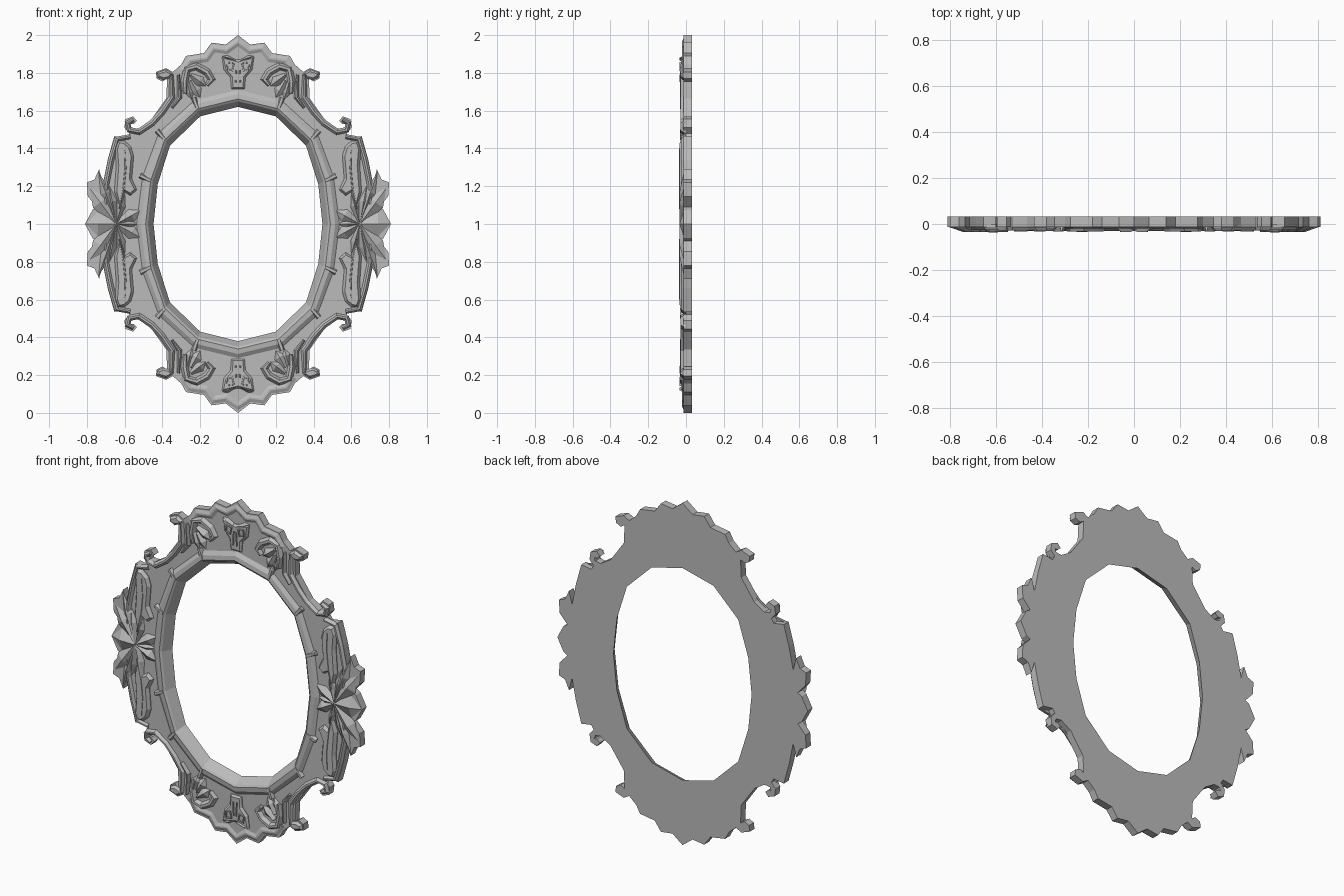
import bpy
import bmesh
from mathutils import Vector

cube = bpy.data.objects.get("Cube")
if cube:
    bpy.data.objects.remove(cube)

BACK, FIELD = .032, -.012

stone = bpy.data.materials.new("light_grey")
stone.use_nodes = True
grey = (.5, .5, .5, 1)
stone.diffuse_color = grey
bsdf = next(n for n in stone.node_tree.nodes if n.type == 'BSDF_PRINCIPLED')
bsdf.inputs["Base Color"].default_value = grey
bsdf.inputs["Roughness"].default_value = .8


def finish(name, bm, mirror_x=True):
    """Make the object at mid height and mirror it to all quarters."""
    bmesh.ops.recalc_face_normals(bm, faces=bm.faces)
    seam = [f for f in bm.faces
            if all(abs(v.co.z) < 1e-4 for v in f.verts)
            or (mirror_x and all(abs(v.co.x) < 1e-4 for v in f.verts))]
    bmesh.ops.delete(bm, geom=seam, context='FACES')
    mesh = bpy.data.meshes.new(name)
    bm.to_mesh(mesh)
    bm.free()
    mesh.materials.append(stone)
    obj = bpy.data.objects.new(name, mesh)
    obj.location.z = 1
    bpy.context.collection.objects.link(obj)
    mirror = obj.modifiers.new("mirror", 'MIRROR')
    mirror.use_axis = (mirror_x, False, True)
    return obj


def slab(bm, points, back, front):
    """Extrude an outline from back to front; return the front face."""
    face = bm.faces.new([bm.verts.new((x, back, z)) for x, z in points])
    geom = bmesh.ops.extrude_face_region(bm, geom=[face], use_keep_orig=True)["geom"]
    bmesh.ops.translate(bm, vec=(0, front - back, 0),
                        verts=[g for g in geom if isinstance(g, bmesh.types.BMVert)])
    return next(g for g in geom if isinstance(g, bmesh.types.BMFace))


def relief(name, points, top, bevel, mirror_x=True):
    """Raised plate with sloping edges."""
    bm = bmesh.new()
    front = slab(bm, points, 0, FIELD - .004)
    bmesh.ops.recalc_face_normals(bm, faces=bm.faces)
    bmesh.ops.inset_region(bm, faces=[front], thickness=bevel, use_even_offset=False)
    for v in front.verts:
        v.co.y = top
    return finish(name, bm, mirror_x)


def loft(bm, sections, closed=False):
    """Skin a row of cross-sections given as point lists."""
    rows = [[bm.verts.new(p) for p in s] for s in sections]
    size = len(rows[0])
    for a, b in zip(rows, rows[1:] + (rows[:1] if closed else [])):
        for i in range(size):
            j = (i + 1) % size
            bm.faces.new((a[i], a[j], b[j], b[i]))
    if not closed:
        bm.faces.new(rows[0])
        bm.faces.new(rows[-1])


def rail(name, points, width, top, flat=.35, taper=1, closed=False, base=0):
    """Raised moulding with a ridged profile along a path."""
    path = [Vector((x, 0, z)) for x, z in points]
    last = len(path) - 1
    sections = []
    for i, p in enumerate(path):
        before = path[i - 1] if closed or i else p
        after = path[(i + 1) % len(path)] if closed or i < last else p
        t = (after - before).normalized()
        side = Vector((-t.z, 0, t.x)) * width / 2
        if not closed and i in (0, last):
            side *= taper
        if not closed and abs(p.x) < 1e-4:
            side = Vector((0, 0, width / 2))
        up = Vector((0, 1, 0))
        sections.append([p - side + up * base, p - side + up * FIELD,
                         p - side * flat + up * top, p + side * flat + up * top,
                         p + side + up * FIELD, p + side + up * base])
    bm = bmesh.new()
    loft(bm, sections, closed)
    return finish(name, bm)


def petal(name, root, tip, width, top, bulge=.6):
    """Leaf with a raised ridge along its middle."""
    a, b = Vector((root[0], 0, root[1])), Vector((tip[0], 0, tip[1]))
    d = b - a
    side = Vector((-d.z, 0, d.x)).normalized() * width / 2
    mid, edge = a + d * bulge, Vector((0, FIELD, 0))
    bm = bmesh.new()
    rim = [bm.verts.new(p + edge) for p in (a - side * .3, mid - side, b, mid + side, a + side * .3)]
    crest = [bm.verts.new(p + Vector((0, top, 0))) for p in (a, mid)]
    r0, r1, r2, r3, r4 = rim
    for f in ((r0, r1, crest[1], crest[0]), (r1, r2, crest[1]), (r2, r3, crest[1]),
              (r3, r4, crest[0], crest[1]), (r4, r0, crest[0])):
        bm.faces.new(f)
    bm.faces.new(rim)
    return finish(name, bm)


# Outline of one quarter and of the opening, measured from the centre
outline = [(0, 1), (.065, .95), (.14, .96), (.18, .905), (.275, .89), (.3, .845),
           (.345, .805), (.38, .825), (.435, .805), (.43, .77), (.4, .755), (.375, .77),
           (.38, .665), (.465, .545), (.53, .505), (.565, .51), (.572, .53), (.555, .528),
           (.535, .545), (.555, .57), (.595, .555), (.602, .51), (.575, .48), (.59, .455),
           (.655, .465), (.69, .34), (.715, .215), (.735, .29), (.76, .235), (.8, .22),
           (.795, .145), (.745, .09), (.77, .075), (.81, 0)]
opening = [(0, .62), (.2, .57), (.36, .415), (.425, .21), (.447, 0)]


def outward(point, d):
    v = Vector(point)
    return v + v.normalized() * d


# Backplate
bm = bmesh.new()
slab(bm, outline + [outward(p, .03) for p in reversed(opening)], BACK, FIELD)
finish("backplate", bm)

# Inner moulding round the opening
profile = [(0, BACK), (.03, -.022), (.042, -.03), (.068, -.027), (.09, FIELD), (.03, BACK)]
bm = bmesh.new()
sections = []
for p in opening:
    ring = [outward(p, d) for d, y in profile]
    sections.append([(q.x, y, q.y) for q, (d, y) in zip(ring, profile)])
loft(bm, sections)
finish("inner_moulding", bm)

# Small clasps at the moulding corners
for i, p in enumerate(opening[1:-1]):
    rail(f"moulding_clasp_{i}", [outward(p, .045), outward(p, .105)], .035, -.032, .5, .8)

# Crown edge, horn and shoulder rails
rail("crown_edge", [(0, .963), (.062, .92), (.13, .93), (.168, .878), (.255, .865), (.29, .81)],
     .045, -.02, .2)
relief("crown_horn", [(.345, .795), (.38, .818), (.43, .8), (.425, .775), (.395, .762), (.365, .77)],
       -.03, .012)
rail("shoulder_rail", [(.352, .79), (.35, .67), (.4, .595), (.455, .535), (.525, .488),
                       (.575, .498), (.584, .535), (.553, .552)], .034, -.028, .3, .6)
rail("shoulder_inner_rail", [(.315, .79), (.31, .67), (.35, .615)], .028, -.032, .3, .5)

# Crown scrolls
rail("crown_scroll", [(.165, .735), (.14, .765), (.165, .805), (.22, .835), (.27, .82),
                      (.283, .755), (.28, .69)], .042, -.033, .35, .5)
petal("scroll_bud", (.25, .79), (.17, .73), .06, -.034)
petal("scroll_leaf", (.25, .76), (.2, .67), .06, -.03)
petal("scroll_tail", (.27, .75), (.245, .66), .05, -.03)

# Masks at crown and foot
half = [(.085, .885), (.075, .815), (.04, .775), (.035, .715)]
relief("mask", [(0, .87)] + half + [(-x, z) for x, z in reversed(half)], -.027, .012, False)
rail("mask_eye_rim", [(.022, .85), (.055, .855), (.058, .82), (.03, .812)], .016, -.034, .4,
     closed=True)
petal("mask_brow", (.012, .865), (.085, .89), .025, -.034)
rail("mask_nose", [(.008, .83), (.012, .75)], .016, -.033, .4, .7)

# Side panels
rail("side_edge", [(.57, .463), (.64, .45), (.672, .34), (.698, .21), (.70, .09)],
     .032, -.026, .3, .8)
relief("side_leaf", [(.6, .44), (.567, .41), (.552, .36), (.562, .24), (.535, .18), (.57, .15),
                     (.6, .17), (.625, .09), (.655, .17), (.645, .31), (.652, .4), (.635, .44)],
       -.034, .014)
rail("side_leaf_vein", [(.6, .40), (.595, .3), (.605, .2), (.63, .08)], .03, -.037, .2, .4)

# Fan of petals at each side
hub = (.645, 0)
fan = [((.807, 0), .13), ((.785, .19), .095), ((.738, .275), .055), ((.68, .2), .05),
       ((.6, .16), .045), ((.51, .075), .07), ((.53, .0), .05)]
for i, (tip, width) in enumerate(fan):
    petal(f"fan_petal_{i}", hub, tip, width, -.035)
